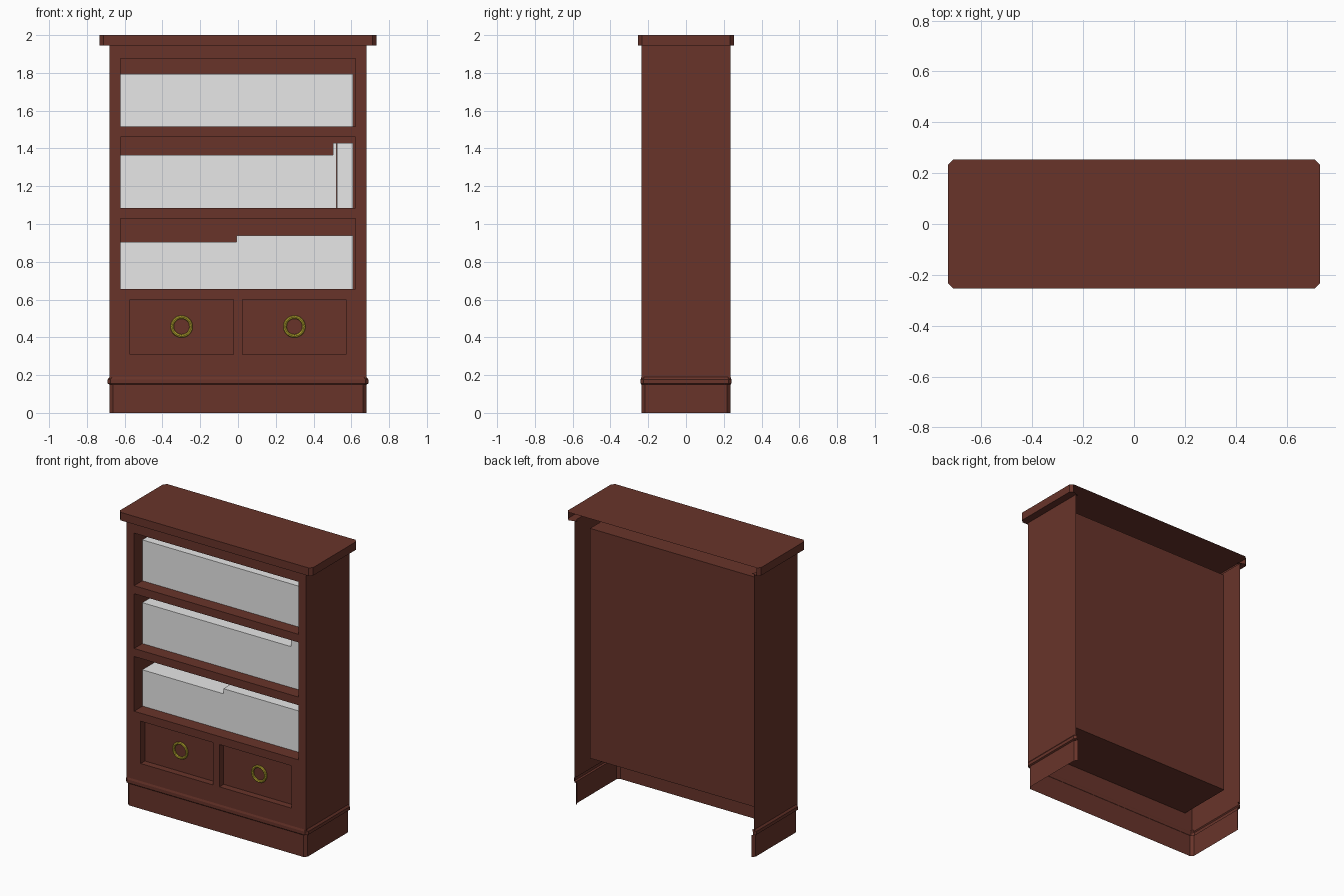
import bpy, bmesh, math
from mathutils import Matrix

if "Cube" in bpy.data.objects:
    bpy.data.objects.remove(bpy.data.objects["Cube"])

def mat(name, c):
    m = bpy.data.materials.new(name)
    m.diffuse_color = (*c, 1)
    m.use_nodes = True
    m.node_tree.nodes["Principled BSDF"].inputs["Base Color"].default_value = m.diffuse_color
    return m

WOOD = mat("dark_red_wood", (0.138, 0.034, 0.023))
GREY = mat("light_grey", (0.8, 0.8, 0.8))
GOLD = mat("brass", (0.48, 0.39, 0.03))

def finish(bm, name, m, weld=True):
    if weld:
        bmesh.ops.remove_doubles(bm, verts=bm.verts, dist=1e-5)
    bmesh.ops.recalc_face_normals(bm, faces=bm.faces)
    me = bpy.data.meshes.new(name)
    bm.to_mesh(me)
    bm.free()
    ob = bpy.data.objects.new(name, me)
    me.materials.append(m)
    bpy.context.collection.objects.link(ob)
    return ob

def quad(bm, pts):
    return bm.faces.new([bm.verts.new(p) for p in pts])

def box(name, x0, x1, y0, y1, z0, z1, m, skip=""):
    """Box; skip lists sides left open: f front, k back, l left, r right, t top, b bottom."""
    bm = bmesh.new()
    sides = {
        "f": [(x0, y0, z0), (x1, y0, z0), (x1, y0, z1), (x0, y0, z1)],
        "k": [(x1, y1, z0), (x0, y1, z0), (x0, y1, z1), (x1, y1, z1)],
        "l": [(x0, y1, z0), (x0, y0, z0), (x0, y0, z1), (x0, y1, z1)],
        "r": [(x1, y0, z0), (x1, y1, z0), (x1, y1, z1), (x1, y0, z1)],
        "t": [(x0, y0, z1), (x1, y0, z1), (x1, y1, z1), (x0, y1, z1)],
        "b": [(x0, y1, z0), (x1, y1, z0), (x1, y0, z0), (x0, y0, z0)],
    }
    for k, p in sides.items():
        if k not in skip:
            quad(bm, p)
    return finish(bm, name, m)

def outline(x, y, c):
    """Chamfered plan outline, open along the back."""
    return [(x - c, y), (x, y - c), (x, -y + c), (x - c, -y),
            (-x + c, -y), (-x, -y + c), (-x, y - c), (-x + c, y)]

def skirt(name, levels, c, cap=False):
    """Strips through (half x, half y, z) levels, back left open."""
    bm = bmesh.new()
    rings = [[(px, py, z) for px, py in outline(x, y, c)] for x, y, z in levels]
    for a, b in zip(rings, rings[1:]):
        for i in range(7):
            quad(bm, [a[i], a[i + 1], b[i + 1], b[i]])
    if cap:
        quad(bm, rings[-1])
    return finish(bm, name, WOOD)

X, Y, TOP = 0.68, 0.236, 1.945      # carcass half width, half depth, top
IX, BACK = 0.622, 0.15              # inner half width, back panel position

# Top board (hollow, with a lip under the overhang), base moulding and plinth
skirt("top_board", [(X, Y, TOP), (0.732, 0.253, TOP), (0.732, 0.253, 2.0)], 0.02, True)
skirt("base_moulding", [(X, Y, 0.15), (0.69, 0.24, 0.155),
                        (0.69, 0.24, 0.177), (X, Y, 0.19)], 0.015)
skirt("plinth", [(X, Y, 0), (X, Y, 0.15)], 0.018)

# Side walls
for s, n in ((-1, "left"), (1, "right")):
    bm = bmesh.new()
    quad(bm, [(s * X, -Y, 0.18), (s * X, Y, 0.18), (s * X, Y, TOP), (s * X, -Y, TOP)])
    finish(bm, n + "_side_wall", WOOD)

# Front frame: a grid with the openings left out
shelf_holes = [(-IX, IX, a, b) for a, b in ((0.655, 1.03), (1.085, 1.46), (1.515, 1.875))]
drawer_holes = [(-0.572, -0.025, 0.31, 0.60), (0.025, 0.572, 0.31, 0.60)]
holes = shelf_holes + drawer_holes
xs = sorted({-X, X} | {v for h in holes for v in h[:2]})
zs = sorted({0.18, TOP} | {v for h in holes for v in h[2:]})
bm = bmesh.new()
for x0, x1 in zip(xs, xs[1:]):
    for z0, z1 in zip(zs, zs[1:]):
        cx, cz = (x0 + x1) / 2, (z0 + z1) / 2
        if not any(h[0] < cx < h[1] and h[2] < cz < h[3] for h in holes):
            quad(bm, [(x0, -Y, z0), (x1, -Y, z0), (x1, -Y, z1), (x0, -Y, z1)])
bmesh.ops.remove_doubles(bm, verts=bm.verts, dist=1e-5)
bmesh.ops.dissolve_limit(bm, angle_limit=0.01, verts=bm.verts, edges=bm.edges)
finish(bm, "front_frame", WOOD)

# Inner case with back panel, and the shelves
box("inner_case", -IX, IX, -Y, BACK, 0.30, 1.875, WOOD, "f")
for i, (z0, z1) in enumerate(((0.60, 0.655), (1.03, 1.085), (1.46, 1.515))):
    box(f"shelf_{i + 1}", -IX, IX, -Y, BACK, z0, z1, WOOD, "fklr")

# Recessed drawers with ring handles
DY = -0.19
for i, (x0, x1, z0, z1) in enumerate(drawer_holes):
    box(f"drawer_{i + 1}", x0, x1, -Y, DY, z0, z1, WOOD, "f")
    bpy.ops.mesh.primitive_torus_add(
        location=((x0 + x1) / 2, DY - 0.008, 0.457), rotation=(math.pi / 2, 0, 0),
        major_radius=0.05, minor_radius=0.009, major_segments=20, minor_segments=8)
    ring = bpy.context.object
    ring.name = f"ring_handle_{i + 1}"
    ring.data.materials.append(GOLD)

# Rows of books as plain blocks
rows = [(-IX, 0.608, 1.515, 1.795),
        (-IX, 0.503, 1.085, 1.365),
        (0.504, 0.522, 1.085, 1.43), (0.523, 0.587, 1.085, 1.43), (0.588, 0.61, 1.085, 1.43),
        (-IX, -0.008, 0.657, 0.905), (-0.008, 0.61, 0.657, 0.94)]
for i, (x0, x1, z0, z1) in enumerate(rows):
    box(f"book_row_{i + 1}", x0, x1, -0.147, BACK - 0.01, z0, z1, GREY)
